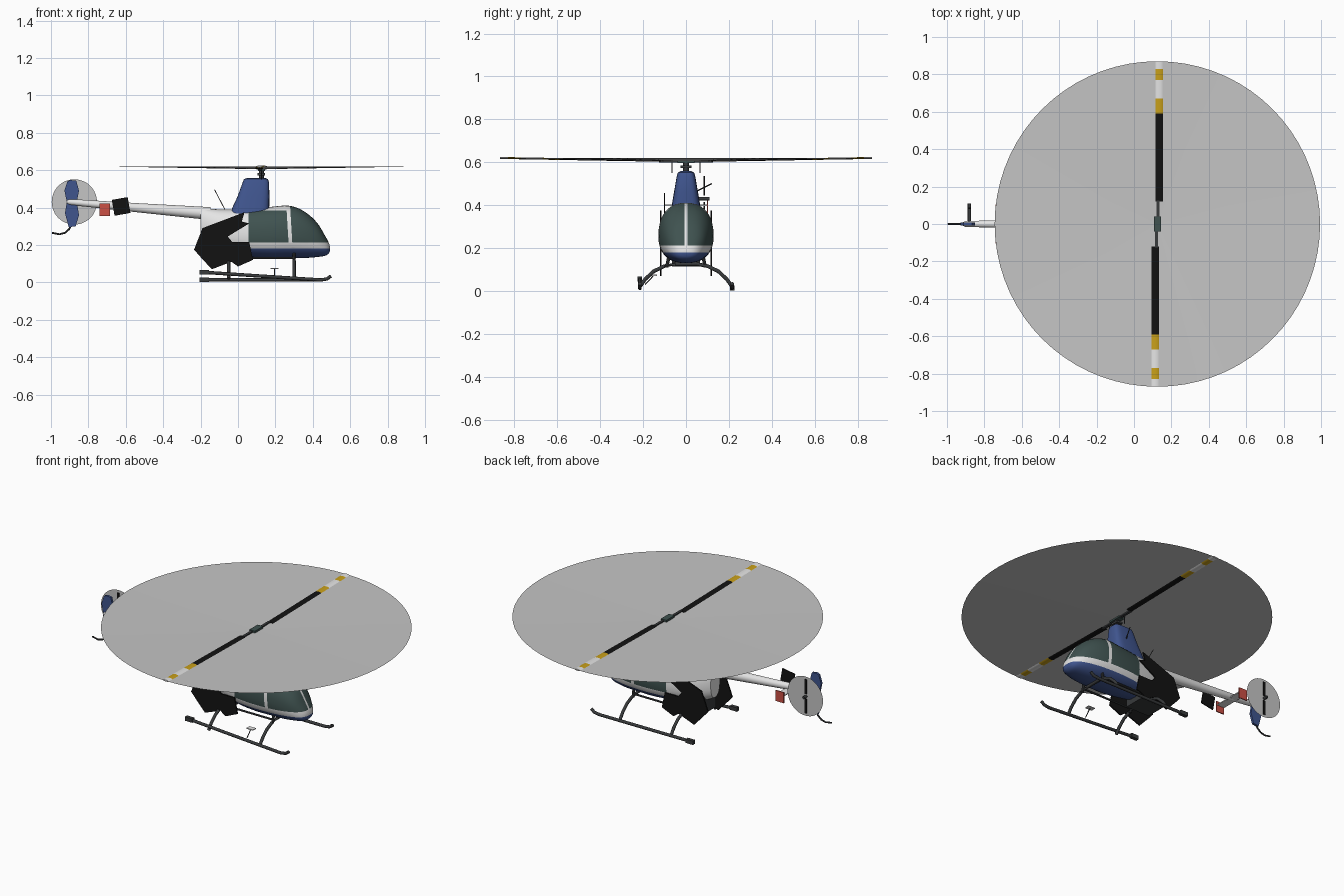
import bpy, bmesh
from math import cos, sin, pi, radians
from mathutils import Vector, Matrix

if "Cube" in bpy.data.objects:
    bpy.data.objects.remove(bpy.data.objects["Cube"])


def material(name, r, g, b):
    m = bpy.data.materials.new(name)
    m.use_nodes = True
    m.diffuse_color = (r, g, b, 1)
    m.node_tree.nodes["Principled BSDF"].inputs["Base Color"].default_value = (r, g, b, 1)
    return m


white = material("white paint", .78, .78, .78)
blue = material("blue paint", .05, .09, .27)
glass = material("dark green glass", .05, .085, .08)
black = material("black", .006, .006, .006)
steel = material("dark steel", .04, .043, .045)
yellow = material("yellow", .58, .35, .01)
red = material("red", .6, .08, .06)
blur = material("rotor grey", .56, .56, .56)


def finish(name, bm, *mats, smooth=True):
    me = bpy.data.meshes.new(name)
    bmesh.ops.recalc_face_normals(bm, faces=bm.faces)
    bm.to_mesh(me)
    bm.free()
    ob = bpy.data.objects.new(name, me)
    bpy.context.collection.objects.link(ob)
    for m in mats:
        me.materials.append(m)
    if smooth:
        bpy.ops.object.select_all(action="DESELECT")
        ob.select_set(True)
        bpy.context.view_layer.objects.active = ob
        bpy.ops.object.shade_smooth_by_angle(angle=radians(40))
    return ob


def loft(rings):
    """Skin a list of closed rings and cap both ends."""
    bm = bmesh.new()
    rows = [[bm.verts.new(p) for p in ring] for ring in rings]
    for a, b in zip(rows, rows[1:]):
        for i in range(len(a)):
            j = (i + 1) % len(a)
            bm.faces.new((a[i], a[j], b[j], b[i]))
    bm.faces.new(rows[0])
    bm.faces.new(rows[-1])
    return bm


def oval(n, power):
    """Points of a rounded square with unit radius."""
    for i in range(n):
        c, s = cos(2 * pi * i / n), sin(2 * pi * i / n)
        yield (abs(c) ** power * (1 if c > 0 else -1), abs(s) ** power * (1 if s > 0 else -1))


def box(name, centre, size, mat, turn=None):
    bm = bmesh.new()
    bmesh.ops.create_cube(bm, size=1)
    bmesh.ops.scale(bm, vec=size, verts=bm.verts)
    if turn:
        bmesh.ops.rotate(bm, cent=(0, 0, 0), matrix=turn, verts=bm.verts)
    bmesh.ops.translate(bm, vec=centre, verts=bm.verts)
    return finish(name, bm, mat, smooth=False)


def tube(name, points, radius, mat, sides=10):
    pts = [Vector(p) for p in points]
    rings = []
    for i, p in enumerate(pts):
        d = (pts[min(i + 1, len(pts) - 1)] - pts[max(i - 1, 0)]).normalized()
        u = d.orthogonal() if abs(d.y) > .95 else d.cross(Vector((0, 1, 0)))
        u.normalize()
        v = d.cross(u)
        r = radius[i] if isinstance(radius, list) else radius
        rings.append([p + r * (u * cos(2 * pi * k / sides) + v * sin(2 * pi * k / sides)) for k in range(sides)])
    return finish(name, loft(rings), mat)


def plate(name, outline, y, thick, mat):
    """Flat plate in the x-z plane."""
    return finish(name, loft([[(x, y + s * thick / 2, z) for x, z in outline] for s in (-1, 1)]), mat, smooth=False)


# Fuselage: x, bottom, top, half width, smoothed between stations
stations = [(-.2, .21, .4, .045), (-.1, .165, .39, .085), (.05, .14, .393, .115), (.17, .13, .403, .127),
            (.27, .13, .41, .127), (.35, .13, .382, .115), (.42, .135, .322, .092),
            (.465, .142, .25, .064), (.485, .155, .212, .04), (.492, .17, .19, .015)]
dense = []
for i in range(len(stations) - 1):
    a, b, c, d = (Vector(stations[max(0, min(len(stations) - 1, i + k))]) for k in (-1, 0, 1, 2))
    for t in (0, .25, .5, .75):
        dense.append(b + (c - a) * t / 2 + (a - b * 2.5 + c * 2 - d / 2) * t * t + (b * 1.5 - a / 2 - c * 1.5 + d / 2) * t ** 3)
dense.append(Vector(stations[-1]))
rings = []
for x, lo, hi, w in dense:
    mid = lo + (hi - lo) * .45
    rings.append([(x, c * w, mid + s * ((hi - mid) if s > 0 else (mid - lo))) for c, s in oval(40, .85)])
bm = loft(rings)

# Cut the paint and window borders, then colour by region
cuts = [((0, 0, .18), (0, 0, 1)), ((0, 0, .212), (0, 0, 1)), ((0, 0, .385), (0, 0, 1)), ((.055, 0, 0), (1, 0, 0)),
        ((.265, 0, .3), (1, 0, .06)), ((.285, 0, .3), (1, 0, .06)), ((0, .006, 0), (0, 1, 0)), ((0, -.006, 0), (0, 1, 0))]
for co, no in cuts:
    bmesh.ops.bisect_plane(bm, geom=bm.verts[:] + bm.edges[:] + bm.faces[:], plane_co=co, plane_no=no)
for f in bm.faces:
    p = f.calc_center_median()
    slant = p.x + (p.z - .3) * .06
    if p.z < .18:
        f.material_index = 1
    elif p.z > .212 and slant > .285 and abs(p.y) > .006:
        f.material_index = 2
    elif .212 < p.z < .385 and p.x > .055 and slant < .265:
        f.material_index = 2
finish("fuselage", bm, white, blue, glass)

# Mast fairing: z, back, front, half width
fairing = [(.35, -.045, .165, .075), (.4, -.03, .167, .066), (.46, -.002, .168, .056),
           (.535, .025, .166, .043), (.552, .032, .16, .038), (.558, .05, .145, .025)]
finish("mast_fairing", loft([[((a + b) / 2 + c * (b - a) / 2, s * w, z) for c, s in oval(28, .5)]
                             for z, a, b, w in fairing]), blue)

# Main rotor: mast, hub, blurred disc and two banded blades
HUB = .125
tube("mast", [(HUB, 0, .54), (HUB, 0, .615)], .014, steel)
box("rotor_hub", (HUB, 0, .607), (.038, .08, .022), glass)
box("swash_plate", (HUB, 0, .578), (.04, .05, .012), steel)
bm = bmesh.new()
bmesh.ops.create_cone(bm, segments=72, radius1=.87, radius2=.001, depth=.015, cap_ends=False)
bmesh.ops.translate(bm, vec=(HUB, 0, .6125), verts=bm.verts)
bmesh.ops.scale(bm, vec=(1, 1, -1), space=Matrix.Translation((0, 0, -.6125)), verts=bm.verts)
finish("rotor_disc", bm, blur)
bands = [("root", .12, .59, black), ("inner_band", .59, .67, yellow), ("gap", .67, .77, white),
         ("outer_band", .77, .83, yellow), ("tip", .83, .868, white)]
for side in (1, -1):
    label = "back" if side > 0 else "front"
    x = HUB + side * .011
    box(label + "_blade_grip", (HUB + side * .004, side * .08, .606), (.016, .09, .014), steel)
    tube(label + "_pitch_link", [(HUB, side * .065, .55), (HUB, side * .065, .605)], .003, steel, 6)
    for name, a, b, mat in bands:
        finish(f"{label}_blade_{name}", loft([[(x + c * .02, side * y, .605 + y * .0172 + s * .0045)
                                               for c, s in oval(8, 1)] for y in (a, b)]), mat)

# Tail boom, fin, guard and stabiliser
tube("tail_boom", [(-.15, 0, .368), (-.2, 0, .372), (-.55, 0, .4), (-.9, 0, .43), (-.915, 0, .431)],
     [.034, .033, .024, .016, .01], white, 18)
plate("tail_fin", [(-.912, .54), (-.895, .547), (-.865, .543), (-.85, .49), (-.862, .43), (-.85, .36),
                   (-.868, .3), (-.905, .295), (-.925, .37), (-.915, .43), (-.928, .49)], 0, .014, blue)
tube("tail_guard", [(-.89, 0, .31), (-.902, 0, .285), (-.925, 0, .265), (-.955, 0, .257), (-.995, 0, .265)],
     .005, steel, 8)
box("stabiliser", (-.715, 0, .4), (.05, .2, .006), white)
for side in (1, -1):
    box("left_end_plate" if side > 0 else "right_end_plate", (-.712, side * .1, .389), (.056, .006, .066), red)
box("black_panel", (-.625, -.1, .406), (.086, .006, .086), black, Matrix.Rotation(radians(-10), 3, "Y"))

# Tail rotor
tube("tail_rotor_shaft", [(-.88, 0, .43), (-.88, .11, .43)], .009, steel)
bm = bmesh.new()
bmesh.ops.create_circle(bm, cap_ends=True, segments=48, radius=.121)
bmesh.ops.rotate(bm, cent=(0, 0, 0), matrix=Matrix.Rotation(pi / 2, 3, "X"), verts=bm.verts)
bmesh.ops.translate(bm, vec=(-.875, .085, .43), verts=bm.verts)
finish("tail_rotor_disc", bm, blur, smooth=False)
for side in (1, -1):
    box("tail_blade", (-.878, .085, .43 + side * .06), (.014, .008, .09), black)

# Engine block and ragged black panels on each flank
box("engine_block", (-.08, 0, .17), (.16, .13, .11), steel)
ragged = [(-.235, .175), (-.19, .29), (.035, .375), (.02, .325), (.06, .315), (-.055, .245), (-.03, .215),
          (.06, .215), (.08, .12), (0, .085), (-.035, .11), (-.14, .07), (-.2, .135)]
for side in (1, -1):
    plate("engine_panel", ragged, side * .118, .008, black)

# Landing gear
for side, rear in ((1, .014), (-1, .055)):
    y = side * .215
    tube("skid", [(-.2, y, rear), (.15, y, .013 + (rear - .013) * .45), (.44, y, .013), (.475, y, .018), (.497, y, .034)],
         .009, steel)
    box("skid_shoe", (-.18, y, rear), (.05, .022, .024), steel)
for x in (-.05, .3):
    arch = [(.215, .02), (.19, .055), (.15, .092), (.1, .116), (.05, .125)]
    path = [(x, y, z) for y, z in arch] + [(x, -y, z) for y, z in reversed(arch)]
    tube("cross_tube", path, .009, steel)
    for side in (1, -1):
        tube("gear_strut", [(x, side * .09, .11), (x, side * .08, .16)], .008, steel, 8)
for side in (1, -1):
    tube("belly_rail", [(-.05, side * .085, .13), (.3, side * .085, .13)], .006, steel, 8)
box("boarding_step", (.195, -.15, .073), (.045, .03, .005), white)
tube("step_post", [(.195, -.15, .073), (.195, -.19, .03)], .003, steel, 6)

# Aerials
tube("whip_aerial", [(-.06, .02, .37), (-.125, .02, .495)], .002, steel, 6)
tube("air_probe", [(.1, .05, .465), (.13, .12, .5)], .003, steel, 6)
